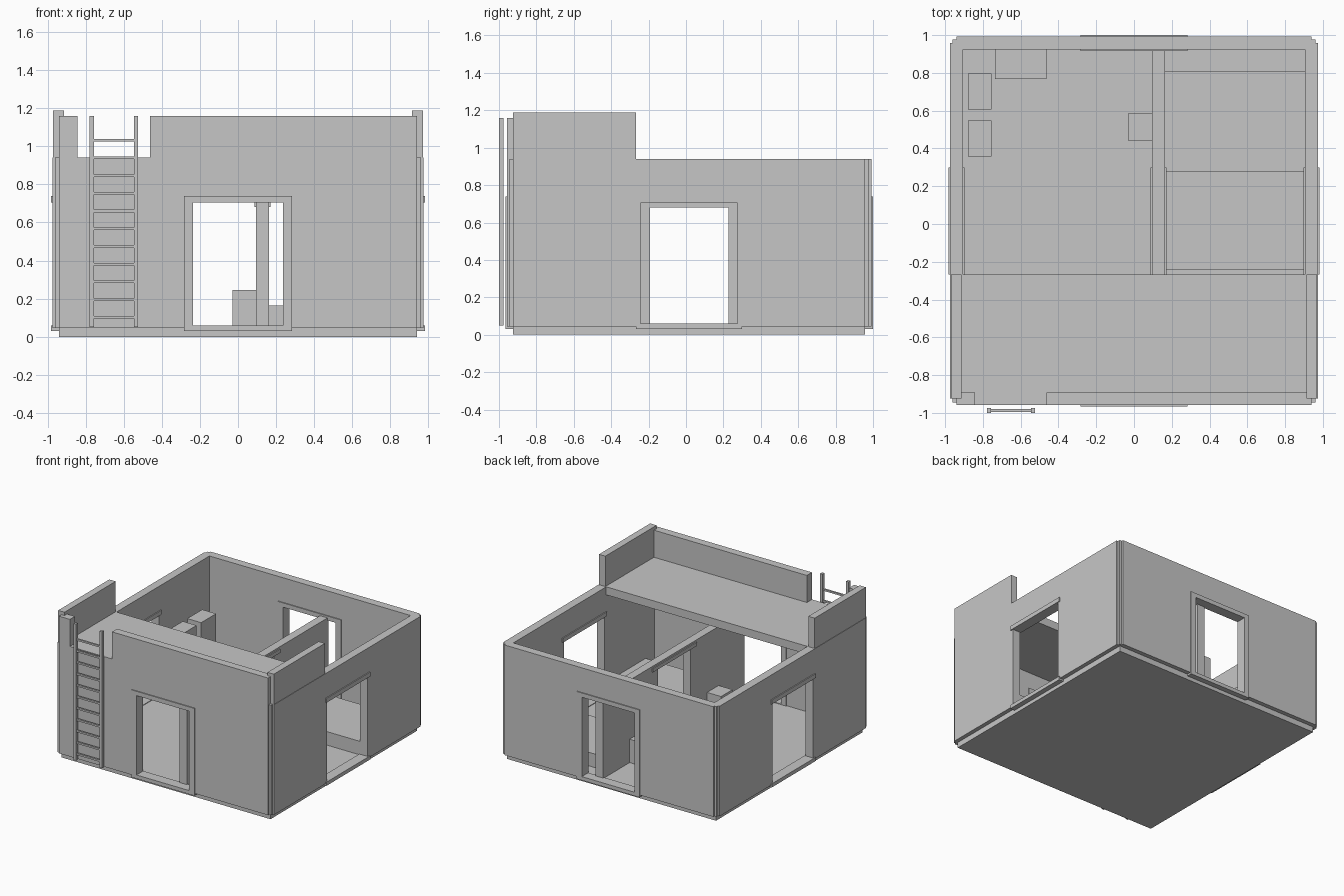
import bpy
import bmesh
from mathutils import Matrix

cube = bpy.data.objects.get("Cube")
if cube:
    bpy.data.objects.remove(cube, do_unlink=True)

COLOUR = (0.565, 0.565, 0.565, 1)
grey = bpy.data.materials.new("light_grey")
grey.use_nodes = True
grey.diffuse_color = COLOUR
grey.node_tree.nodes["Principled BSDF"].inputs["Base Color"].default_value = COLOUR

MID = 0.0165           # middle of the house along y
FLOOR, WALL_BASE, WALL_TOP = 0.055, 0.045, 0.94
CEILING = 0.875
DOOR_TOP = 0.705


def finish(name, bm):
    bmesh.ops.recalc_face_normals(bm, faces=bm.faces)
    mesh = bpy.data.meshes.new(name)
    bm.to_mesh(mesh)
    bm.free()
    mesh.materials.append(grey)
    obj = bpy.data.objects.new(name, mesh)
    bpy.context.collection.objects.link(obj)
    return obj


def add_box(bm, x, y, z):
    lo, hi = zip(x, y, z)
    centre = [(a + b) / 2 for a, b in zip(lo, hi)]
    size = [b - a for a, b in zip(lo, hi)]
    matrix = Matrix.Translation(centre) @ Matrix.Diagonal((*size, 1))
    bmesh.ops.create_cube(bm, size=1, matrix=matrix)


def box(name, x, y, z):
    bm = bmesh.new()
    add_box(bm, x, y, z)
    return finish(name, bm)


def mirrored_y(span):
    return (2 * MID - span[1], 2 * MID - span[0])


def wall(name, axis, along, across, top, centre, half, door_top):
    """Wall running along an axis, extruded from an outline with a doorway."""
    a, b = along
    left, right = centre - half, centre + half
    outline = [(a, WALL_BASE), (left, WALL_BASE), (left, door_top), (right, door_top),
               (right, WALL_BASE), (b, WALL_BASE), (b, top), (a, top)]
    bm = bmesh.new()
    place = (lambda u, v, z: (u, v, z)) if axis == "x" else (lambda u, v, z: (v, u, z))
    face = bm.faces.new([bm.verts.new(place(u, across[0], z)) for u, z in outline])
    grown = bmesh.ops.extrude_face_region(bm, geom=[face])["geom"]
    depth = across[1] - across[0]
    bmesh.ops.translate(bm, vec=place(0, depth, 0),
                        verts=[v for v in grown if isinstance(v, bmesh.types.BMVert)])
    return finish(name, bm)


def door_frame(name, axis, across, centre, inner, outer, door_top, frame_top):
    """Lintel and threshold proud of the wall; front and back doors also have jambs."""
    bm = bmesh.new()
    pieces = [((-outer, outer), (door_top, frame_top)), ((-outer, outer), (0.03, 0.06))]
    if axis == "x":
        pieces += [((-outer, -inner), (0.06, door_top)), ((inner, outer), (0.06, door_top))]
    for (a, b), z in pieces:
        along = (centre + a, centre + b)
        add_box(bm, *((along, across) if axis == "x" else (across, along)), z)
    return finish(name, bm)


# Floor slab
box("floor_slab", (-0.94, 0.94), (-0.925, 0.957), (0, FLOOR))

# Outer walls, partition and their door frames: axis, extent, thickness, top, door
doorways = [
    ("front", "x", (-0.94, 0.94), (-0.957, -0.887), WALL_TOP, 0, 0.237, DOOR_TOP, 0.74),
    ("back", "x", (-0.94, 0.94), (0.925, 0.992), WALL_TOP, 0, 0.237, DOOR_TOP, 0.74),
    ("right", "y", (-0.925, 0.957), (-0.973, -0.905), WALL_TOP, MID, 0.26, DOOR_TOP, 0.74),
    ("left", "y", (-0.925, 0.957), (0.905, 0.973), WALL_TOP, MID, 0.26, DOOR_TOP, 0.74),
    ("partition", "y", (-0.89, 0.93), (0.095, 0.163), 0.725, MID, 0.21, 0.68, 0.71),
]
for label, axis, along, across, top, centre, half, door_top, frame_top in doorways:
    gap = 0.01 if axis == "x" else 0
    wall(label + "_wall", axis, along, across, top, centre, half + gap, door_top + 0.01)
    proud = (across[0] - 0.008, across[1] + 0.008)
    door_frame(label + "_door_frame", axis, proud, centre, half, 0.283, door_top, frame_top)

# Recessed corner posts
for sx, side in ((-1, "right"), (1, "left")):
    x = sorted((sx * 0.905, sx * 0.96))
    box("front_" + side + "_corner_post", x, (-0.945, -0.887), (WALL_BASE, WALL_TOP))
    box("back_" + side + "_corner_post", x, (0.925, 0.978), (WALL_BASE, WALL_TOP))

# Roof terrace and parapets
box("roof_terrace", (-0.91, 0.91), (-0.89, -0.268), (CEILING, WALL_TOP))
box("front_parapet_long", (-0.463, 0.94), (-0.957, -0.892), (WALL_TOP, 1.16))
box("front_parapet_short", (-0.94, -0.842), (-0.957, -0.892), (WALL_TOP, 1.16))
for sx, side in ((-1, "right"), (1, "left")):
    box(side + "_parapet", sorted((sx * 0.913, sx * 0.97)), (-0.925, -0.268), (WALL_TOP, 1.187))

# Ladder
bm = bmesh.new()
for x in (-0.768, -0.535):
    add_box(bm, (x - 0.011, x + 0.011), (-1.0, -0.975), (0.05, 1.16))
for i in range(11):
    z = 0.102 + i * 0.093
    add_box(bm, (-0.76, -0.543), (-0.995, -0.98), (z - 0.007, z + 0.007))
finish("ladder", bm)

# Furniture: bunks and bedside boxes repeat on both sides of the house middle
for name, x, y, top in (("bunk", (0.163, 0.905), (0.275, 0.807), 0.165),
                        ("bedside_box", (-0.03, 0.095), (0.44, 0.588), 0.245)):
    box("back_" + name, x, y, (0.05, top))
    box("front_" + name, x, mirrored_y(y), (0.05, top))
box("low_chest", (-0.735, -0.463), (0.768, 0.925), (0.05, 0.26))
for name, y in (("back_locker", (0.605, 0.797)), ("front_locker", (0.357, 0.547))):
    box(name, (-0.88, -0.755), y, (0.05, 0.56))
